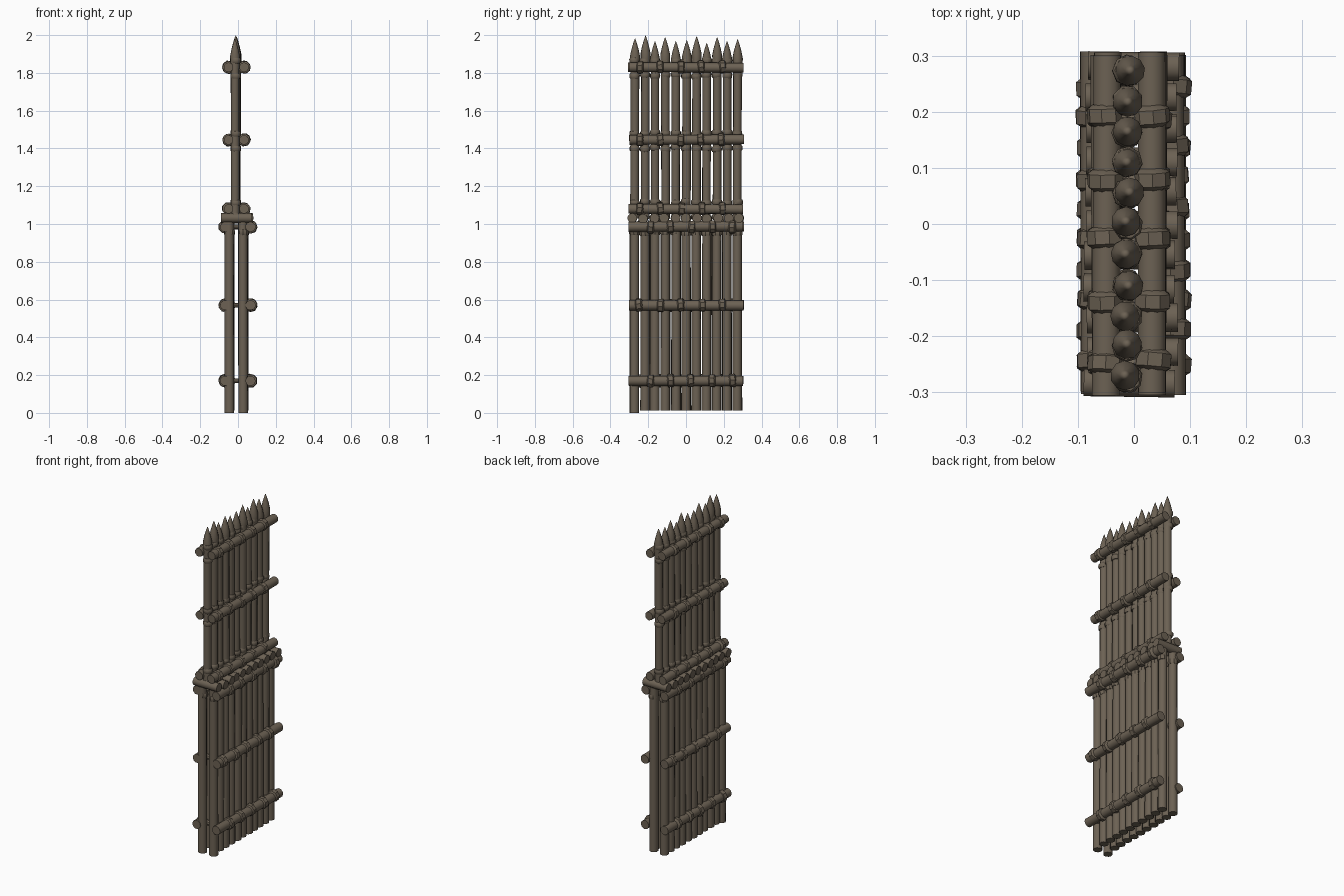
import bpy, bmesh, math, random
from mathutils import Vector, Matrix

if "Cube" in bpy.data.objects:
    bpy.data.objects.remove(bpy.data.objects["Cube"])

random.seed(4)
wood = bpy.data.materials.new("weathered wood")
wood.diffuse_color = (0.150, 0.121, 0.088, 1)
wood.use_nodes = True
wood.node_tree.nodes["Principled BSDF"].inputs["Base Color"].default_value = wood.diffuse_color
SIDES = 10


def lathe(bm, base, axis, profile, sides=SIDES, turn=0.0):
    """Add a capped round solid: profile = [(distance along axis, radius)]."""
    base, axis = Vector(base), Vector(axis).normalized()
    q = axis.to_track_quat('Z', 'Y')
    rings = []
    for d, r in profile:
        if r == 0:
            rings.append([bm.verts.new(base + axis * d)])
            continue
        ring = []
        for i in range(sides):
            a = 2 * math.pi * i / sides + turn
            ring.append(bm.verts.new(base + q @ Vector((r * math.cos(a), r * math.sin(a), d))))
        rings.append(ring)
    for a, b in zip(rings, rings[1:]):
        for i in range(sides):
            j = (i + 1) % sides
            bm.faces.new([a[i], a[j], b[0]] if len(b) == 1 else [a[i], a[j], b[j], b[i]])
    bm.faces.new(rings[0][::-1])
    if len(rings[-1]) > 1:
        bm.faces.new(rings[-1])


def finish(bm, name):
    me = bpy.data.meshes.new(name)
    bmesh.ops.recalc_face_normals(bm, faces=bm.faces)
    bm.to_mesh(me)
    bm.free()
    me.materials.append(wood)
    ob = bpy.data.objects.new(name, me)
    bpy.context.collection.objects.link(ob)
    bpy.ops.object.select_all(action='DESELECT')
    ob.select_set(True)
    bpy.context.view_layer.objects.active = ob
    bpy.ops.object.shade_smooth_by_angle(angle=math.radians(40))


def jit(a):
    return random.uniform(-a, a)


STEP = 0.0545
posts_y = [STEP * (i - 5) for i in range(11)]
gaps_y = [STEP * (i - 4.5) for i in range(10)]
LOW_RAILS = [0.17, 0.57, 0.985]
TOP_RAILS = [1.08, 1.445, 1.83]

# lower double row of posts
for name, x in (("lower_posts_left", -0.045), ("lower_posts_right", 0.029)):
    bm = bmesh.new()
    for i, y in enumerate(posts_y):
        z0 = 0.012 if i else 0.0
        lathe(bm, (x + jit(.002), y + jit(.002), z0), (jit(.003), jit(.003), 1),
              [(0, .0255), (1.01 - z0, .0245)], turn=jit(1))
    finish(bm, name)

# upper sharpened stakes
tips = [1.984, 2.0, 1.97, 1.99, 1.97, 1.975, 1.995, 1.96, 1.99, 1.97, 1.98]
bm = bmesh.new()
for y, t in zip(posts_y, tips):
    z0 = 1.03
    h = t - z0
    lathe(bm, (-0.012 + jit(.003), y + jit(.002), z0), (jit(.003), jit(.003), 1),
          [(0, .023), (h - .17, .023), (h - .125, .026), (h - .095, .0265),
           (h - .06, .019), (h - .025, .009), (h, 0)], turn=jit(1))
finish(bm, "upper_stakes")

# cross logs capping the lower rows
bm = bmesh.new()
for i, y in enumerate([0.0565 * (k - 5) for k in range(11)]):
    x0 = -0.085 + jit(.005)
    lathe(bm, (x0, y, 1.03 + jit(.002)), (1, jit(.02), 0), [(0, .0255), (.162, .0255)], turn=jit(1))
finish(bm, "cap_logs")

# horizontal rails with bulging rope lashings
rails = bmesh.new()
ropes = bmesh.new()
sets = [(z, (-0.068, 0.066), 0.027) for z in LOW_RAILS] + \
       [(z, (-0.050, 0.032), 0.0255) for z in TOP_RAILS]
for k, (z, xs, r) in enumerate(sets):
    for s, x in enumerate(xs):
        lathe(rails, (x, -.302 + jit(.004), z), (jit(.006), 1, jit(.006)), [(0, r), (.606, r)], turn=jit(1))
        for i, y in enumerate(gaps_y):
            if k >= 3 and i % 2 == 0 or k < 3 and (i + k + s) % 2 == 0:
                lathe(ropes, (x, y + jit(.004) - .02, z), (jit(.1), 1, jit(.1)),
                      [(0, r - .003), (.008, r + .008), (.032, r + .008), (.04, r - .003)], 8, jit(1))
finish(rails, "rails")

# ties running between the rails, narrow where they pass the posts
for k, (z, xs, r) in enumerate(sets):
    for i, y in enumerate(gaps_y):
        if i % 2 == 0:
            w = xs[1] - xs[0]
            lathe(ropes, (xs[0], y, z), (1, jit(.08), 0),
                  [(0, .024), (w * .4, .013), (w * .6, .013), (w, .024)], 8)
finish(ropes, "rope_lashings")

# rope collars round the posts, beside the rails
bm = bmesh.new()
for z in TOP_RAILS:
    for i, y in enumerate(posts_y):
        for off in (-.043, .035):
            lathe(bm, (-.012, y, z + off - .014 + jit(.006)), (jit(.06), jit(.12), 1),
                  [(0, .0235), (.006, .0275), (.022, .0275), (.028, .0235)], 8, jit(1))
for x in (-0.045, 0.029):
    for i, y in enumerate(posts_y):
        lathe(bm, (x, y, .94 + jit(.005)), (jit(.05), jit(.08), 1),
              [(0, .025), (.006, .028), (.022, .028), (.028, .025)], 8, jit(1))
finish(bm, "post_collars")
